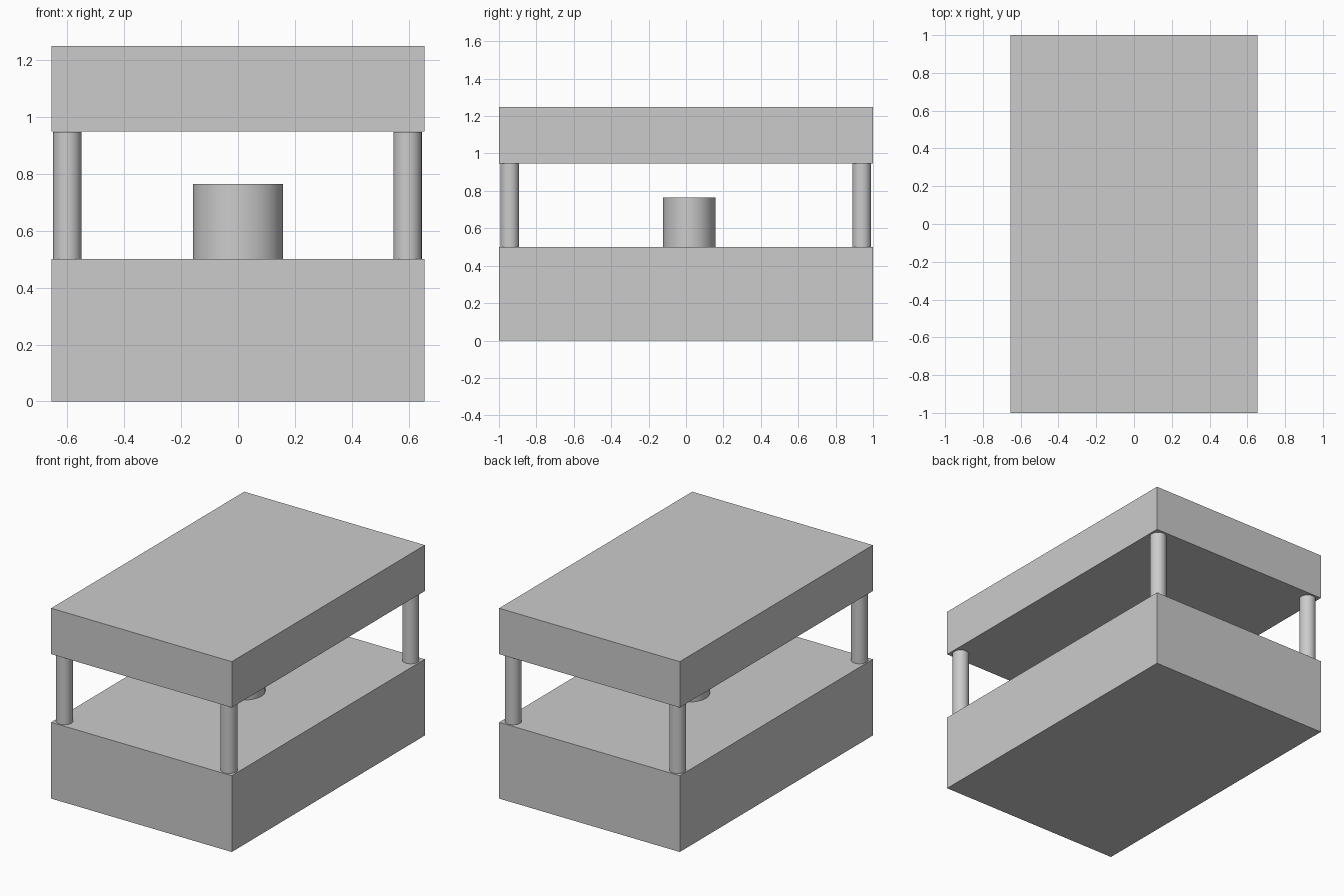
import bpy

if "Cube" in bpy.data.objects:
    bpy.data.objects.remove(bpy.data.objects["Cube"])

# One plain grey for everything
grey = bpy.data.materials.new("plain grey")
colour = (0.6, 0.6, 0.6, 1)
grey.diffuse_color = colour
grey.use_nodes = True
grey.node_tree.nodes["Principled BSDF"].inputs["Base Color"].default_value = colour


def finish(name, size):
    ob = bpy.context.object
    ob.name = name
    ob.scale = size
    bpy.ops.object.transform_apply(location=False, rotation=False, scale=True)
    ob.data.materials.append(grey)
    return ob


def slab(name, z0, z1):
    bpy.ops.mesh.primitive_cube_add(size=1, location=(0, 0, (z0 + z1) / 2))
    finish(name, (1.31, 2.0, z1 - z0))


def column(name, x, y, z0, z1, rx, ry):
    bpy.ops.mesh.primitive_cylinder_add(vertices=48, radius=1, depth=1,
                                        location=(x, y, (z0 + z1) / 2))
    finish(name, (rx, ry, z1 - z0))
    bpy.ops.object.shade_smooth_by_angle()


# Thick base and roof slab
slab("base_block", 0, 0.5)
slab("roof_slab", 0.947, 1.248)

# Corner posts
for side, x in (("right", -0.599), ("left", 0.595)):
    for end, y in (("front", -0.942), ("back", 0.94)):
        column(f"{end}_{side}_post", x, y, 0.5, 0.946, 0.05, 0.05)

# Central drum, slightly oval and set back
column("central_drum", 0, 0.0175, 0.5, 0.764, 0.158, 0.14)
